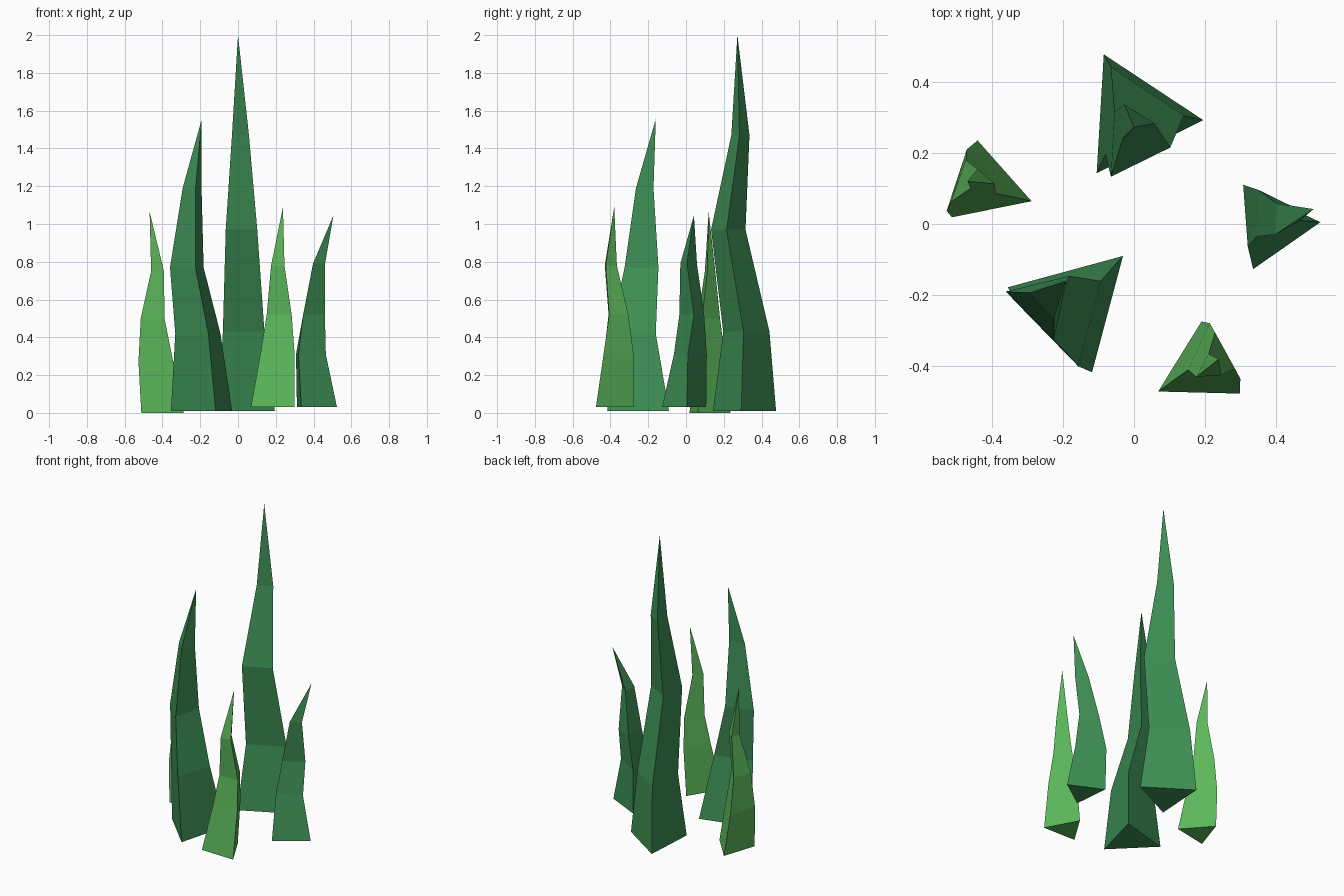
import bpy
import bmesh


def material(name, rgb):
    mat = bpy.data.materials.new(name)
    mat.diffuse_color = (*rgb, 1)
    return mat


DARK = material("dark_green", (0.047, 0.275, 0.09))
LIGHT = material("light_green", (0.107, 0.48, 0.105))


def blade(name, mat, heights, edges, tip):
    """Three-sided grass blade lofted along three edge paths to a pointed tip."""
    bm = bmesh.new()
    rings = [[bm.verts.new((*path[i], z)) for path in edges]
             for i, z in enumerate(heights)]
    top = bm.verts.new(tip)
    bm.faces.new(rings[0])
    for low, high in zip(rings, rings[1:]):
        for k in range(3):
            n = (k + 1) % 3
            bm.faces.new((low[k], low[n], high[n], high[k]))
    for k in range(3):
        bm.faces.new((rings[-1][k], rings[-1][(k + 1) % 3], top))
    bmesh.ops.recalc_face_normals(bm, faces=bm.faces)
    mesh = bpy.data.meshes.new(name)
    bm.to_mesh(mesh)
    bm.free()
    mesh.materials.append(mat)
    obj = bpy.data.objects.new(name, mesh)
    bpy.context.collection.objects.link(obj)


# Tallest blade at the back
blade("tall_back_blade", DARK, (0.01, 0.43, 0.97, 1.47), (
    ((-0.105, 0.143), (-0.08, 0.197), (-0.065, 0.133), (-0.032, 0.24)),
    ((0.195, 0.292), (0.14, 0.305), (0.102, 0.215), (0.058, 0.283)),
    ((-0.085, 0.477), (-0.065, 0.442), (-0.055, 0.315), (-0.027, 0.336)),
), (0, 0.272, 2.0))

# Second tallest, front left
blade("tall_left_blade", DARK, (0.01, 0.42, 0.77, 1.19), (
    ((-0.355, -0.178), (-0.332, -0.22), (-0.36, -0.19), (-0.293, -0.193)),
    ((-0.118, -0.417), (-0.157, -0.40), (-0.225, -0.325), (-0.225, -0.265)),
    ((-0.031, -0.09), (-0.093, -0.16), (-0.182, -0.146), (-0.193, -0.172)),
), (-0.192, -0.16, 1.555))

# Short dark blade on the right, leaning outward
blade("short_right_blade", DARK, (0.03, 0.31, 0.52, 0.79), (
    ((0.335, -0.127), (0.32, -0.064), (0.345, -0.035), (0.397, -0.03)),
    ((0.524, 0.005), (0.465, 0.01), (0.46, 0.042), (0.461, 0.005)),
    ((0.312, 0.107), (0.307, 0.11), (0.35, 0.096), (0.40, 0.058)),
), (0.505, 0.042, 1.045))

# Short light blade in front
blade("short_front_blade", LIGHT, (0.03, 0.32, 0.52, 0.78), (
    ((0.068, -0.471), (0.12, -0.433), (0.152, -0.41), (0.175, -0.43)),
    ((0.298, -0.477), (0.299, -0.435), (0.284, -0.407), (0.246, -0.425)),
    ((0.19, -0.274), (0.213, -0.279), (0.228, -0.305), (0.21, -0.366)),
), (0.238, -0.38, 1.09))

# Short light blade on the far left
blade("short_left_blade", LIGHT, (0, 0.27, 0.5, 0.75), (
    ((-0.512, 0.019), (-0.527, 0.037), (-0.515, 0.062), (-0.46, 0.10)),
    ((-0.288, 0.064), (-0.343, 0.077), (-0.389, 0.085), (-0.392, 0.113)),
    ((-0.44, 0.235), (-0.47, 0.21), (-0.473, 0.18), (-0.44, 0.155)),
), (-0.468, 0.12, 1.065))
